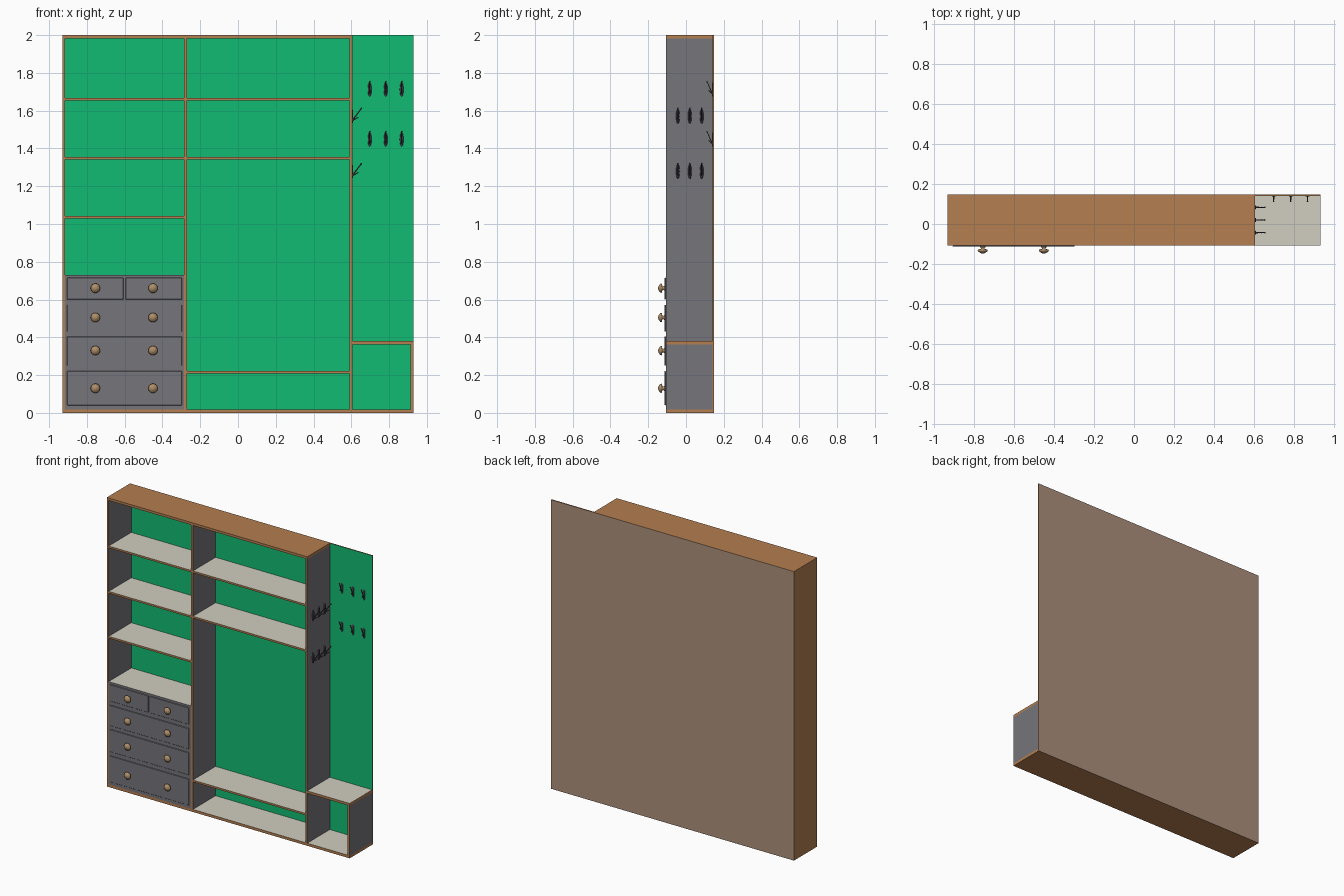
import bpy, bmesh, math
from mathutils import Vector, Matrix

if "Cube" in bpy.data.objects:
    bpy.data.objects.remove(bpy.data.objects["Cube"])


def mat(name, r, g, b):
    m = bpy.data.materials.new(name)
    m.diffuse_color = (r, g, b, 1)
    m.use_nodes = True
    m.node_tree.nodes["Principled BSDF"].inputs["Base Color"].default_value = m.diffuse_color
    return m


WOOD = mat("wood", .46, .21, .08)
GREEN = mat("green_back", .006, .50, .17)
GREY = mat("grey_panel", .18, .178, .198)
CREAM = mat("cream_shelf", .64, .61, .53)
BACK = mat("rear_board", .42, .28, .20)
METAL = mat("dark_metal", .07, .06, .08)
BRASS = mat("knob_brass", .42, .27, .14)

F, B, RB = -.107, .14, .148      # front, back board front, back board rear
AXES = {'-x': (-1, 0, 0), '+x': (1, 0, 0), '-y': (0, -1, 0),
        '+y': (0, 1, 0), '-z': (0, 0, -1), '+z': (0, 0, 1)}


def finish(bm, name, mats):
    bmesh.ops.recalc_face_normals(bm, faces=bm.faces[:])
    me = bpy.data.meshes.new(name)
    bm.to_mesh(me)
    bm.free()
    for m in mats:
        me.materials.append(m)
    ob = bpy.data.objects.new(name, me)
    bpy.context.collection.objects.link(ob)
    return ob


def board(name, x, y, z, base=WOOD, **_):
    """Box from (min, max) ranges; extra faces coloured through paint()."""
    bm = bmesh.new()
    bmesh.ops.create_cube(bm, size=1)
    for v in bm.verts:
        v.co = Vector([(r[0] + r[1]) / 2 + c * (r[1] - r[0])
                       for r, c in zip((x, y, z), v.co)])
    return finish(bm, name, [base])


def paint(ob, material, *sides):
    ob.data.materials.append(material)
    slot = len(ob.data.materials) - 1
    for p in ob.data.polygons:
        if any(p.normal.dot(Vector(AXES[s])) > .9 for s in sides):
            p.material_index = slot
    return ob


D = (F, B)

# back board
back = board("back_board", (-.93, .93), (B, RB), (0, 2))
paint(back, GREEN, '-y')
paint(back, BACK, '+y')

# outer frame and uprights
paint(board("base_board", (-.93, .93), D, (0, .018)), CREAM, '+z')
paint(board("top_board", (-.93, .605), D, (1.983, 2)), CREAM, '-z')
for name, x0, x1, z1, sides in (
        ("left_side", -.93, -.915, 1.983, ('+x',)),
        ("divider", -.285, -.27, 1.983, ('-x', '+x')),
        ("right_upright", .59, .605, 1.983, ('-x', '+x')),
        ("bench_side", .913, .93, .363, ('-x', '+x'))):
    paint(board(name, (x0, x1), D, (.018, z1)), GREY, *sides)

# shelves
for name, x0, x1, heights in (("left_shelf", -.915, -.285, (1.043, 1.354, 1.668)),
                              ("middle_shelf", -.27, .59, (.221, 1.354, 1.668))):
    for h in heights:
        paint(board(name, (x0, x1), D, (h - .013, h)), CREAM, '+z', '-z')
paint(board("bench_top", (.605, .93), D, (.363, .38)), CREAM, '+z', '-z')

# drawer chest and fronts
paint(board("drawer_chest", (-.915, -.285), D, (.018, .73), GREY), CREAM, '+z')
XL, XR = -.905, -.297
for z0, z1, cols in ((.04, .222, 1), (.25, .405, 1), (.43, .572, 1), (.60, .716, 2)):
    w = (XR - XL + .012) / cols
    for i in range(cols):
        ob = board("drawer_front", (XL + i * w, XL + (i + 1) * w - .012),
                   (F - .006, F), (z0, z1), GREY)
        bev = ob.modifiers.new("bevel", 'BEVEL')
        bev.width, bev.segments = .002, 1


# turned knobs
def knob(x, z):
    prof = [(.013, -.111), (.013, -.116), (.009, -.119), (.009, -.125),
            (.022, -.127), (.025, -.131), (.023, -.136), (.015, -.143), (.006, -.147)]
    n = 24
    bm = bmesh.new()
    rings = [[bm.verts.new((x + r * math.cos(2 * math.pi * i / n), y,
                            z + r * math.sin(2 * math.pi * i / n)))
              for i in range(n)] for r, y in prof]
    for a, b in zip(rings, rings[1:]):
        for i in range(n):
            j = (i + 1) % n
            bm.faces.new((a[i], a[j], b[j], b[i]))
    bm.faces.new(rings[0])
    bm.faces.new(rings[-1])
    for f in bm.faces:
        f.smooth = len(f.verts) == 4
    finish(bm, "drawer_knob", [BRASS])


for kz in (.13, .33, .505, .66):
    for kx in (-.755, -.45):
        knob(kx, kz)


# coat hooks: local +x points away from the wall
def hook(name, loc, turn, depth):
    bm = bmesh.new()
    # oval wall plate
    bmesh.ops.create_cone(bm, cap_ends=True, segments=14, radius1=.01, radius2=.008,
                          depth=.005,
                          matrix=Matrix.Translation((.0025, 0, 0)) @
                          Matrix.Diagonal((1, 1, 4, 1)) @
                          Matrix.Rotation(math.pi / 2, 4, 'Y'))
    # long upper prong and short lower prong, both with rounded tips
    for p, q, r in (((.002, 0, -.02), (.048, 0, .042), .0035),
                    ((.002, 0, -.022), (.030, 0, -.006), .003)):
        p, q = Vector(p), Vector(q)
        d = q - p
        rot = d.to_track_quat('Z', 'Y').to_matrix().to_4x4()
        bmesh.ops.create_cone(bm, cap_ends=True, segments=10, radius1=r, radius2=r * .8,
                              depth=d.length,
                              matrix=Matrix.Translation((p + q) / 2) @ rot)
        bmesh.ops.create_uvsphere(bm, u_segments=10, v_segments=6, radius=r * 1.25,
                                  matrix=Matrix.Translation(q))
    for f in bm.faces:
        f.smooth = len(f.verts) <= 4
    ob = finish(bm, name, [METAL])
    ob.location = loc
    ob.rotation_euler.z = turn
    ob.scale.x = depth


for hx in (.697, .782, .866):
    for hz in (1.712, 1.447):
        hook("back_hook", (hx, B, hz), -math.pi / 2, .6)
for hy in (-.043, .02, .083):
    for hz in (1.57, 1.278):
        hook("side_hook", (.605, hy, hz), 0, 1)
